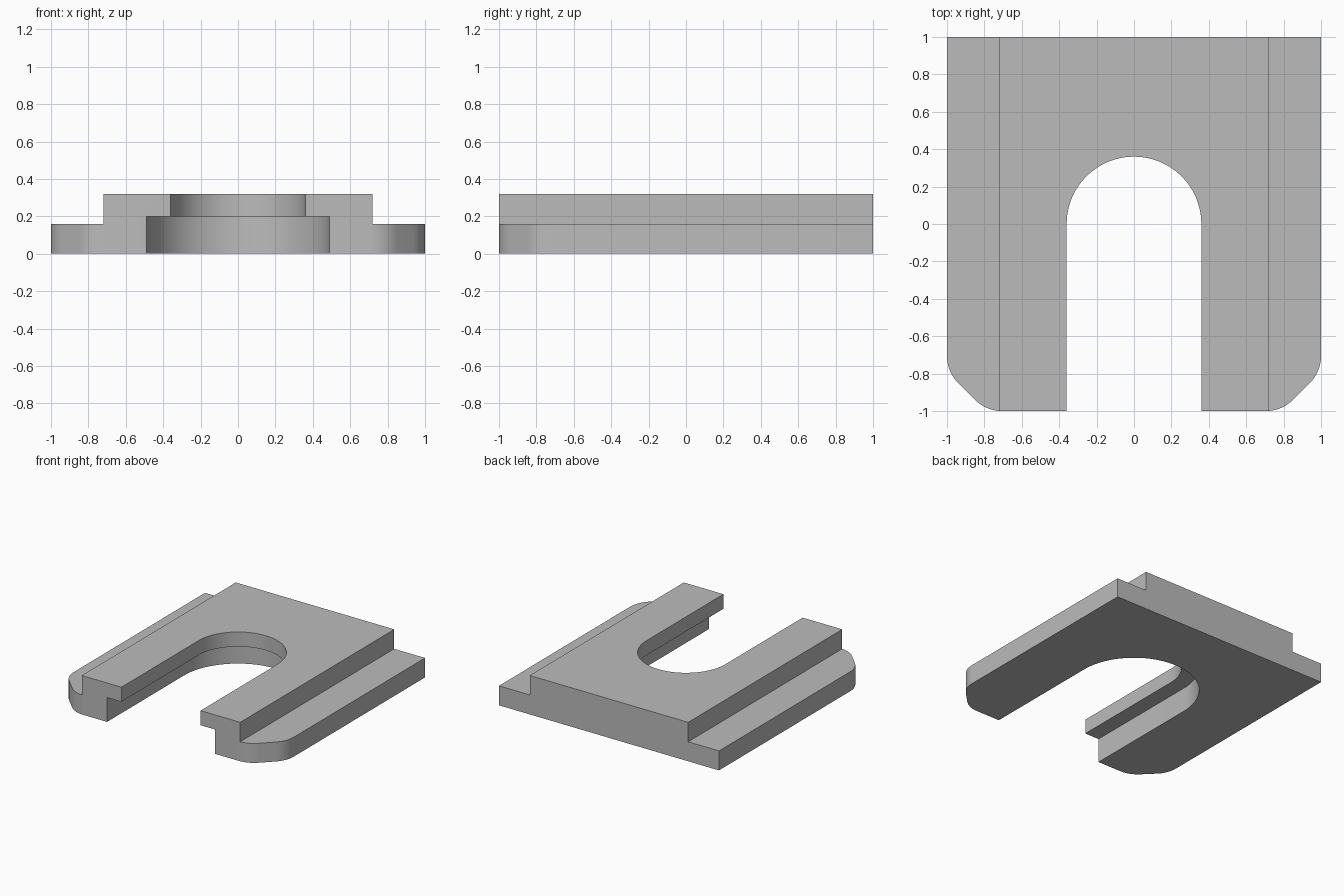
import bpy
import bmesh
from math import cos, sin, pi, radians, tan

if "Cube" in bpy.data.objects:
    bpy.data.objects.remove(bpy.data.objects["Cube"], do_unlink=True)

STEP_X, STEP_Z = 0.72, 0.16      # raised centre half width, side flange height
HEIGHT = 0.32
SLOT_R, GROOVE_R, GROOVE_Z = 0.36, 0.49, 0.20
CHAMFER, ROUND = 0.21, 0.085     # corner chamfer and length of its blends

grey = bpy.data.materials.new("plain grey")
grey.use_nodes = True
grey.diffuse_color = (0.5, 0.5, 0.5, 1)
grey.node_tree.nodes["Principled BSDF"].inputs["Base Color"].default_value = (0.5, 0.5, 0.5, 1)


def prism(name, outline, z0, z1):
    """Extrude a counter-clockwise outline from z0 to z1."""
    bm = bmesh.new()
    face = bm.faces.new([bm.verts.new((x, y, z0)) for x, y in outline])
    top = bmesh.ops.extrude_face_region(bm, geom=[face])["geom"]
    bmesh.ops.translate(bm, vec=(0, 0, z1 - z0),
                        verts=[v for v in top if isinstance(v, bmesh.types.BMVert)])
    bmesh.ops.recalc_face_normals(bm, faces=bm.faces)
    mesh = bpy.data.meshes.new(name)
    bm.to_mesh(mesh)
    bm.free()
    obj = bpy.data.objects.new(name, mesh)
    bpy.context.collection.objects.link(obj)
    mesh.materials.append(grey)
    return obj


def arc(cx, cy, r, a0, a1, n):
    return [(cx + r * cos(a0 + (a1 - a0) * i / n),
             cy + r * sin(a0 + (a1 - a0) * i / n)) for i in range(n + 1)]


def slot(r):
    """Round-ended slot open past the front edge."""
    return [(-r, -1.2), (r, -1.2)] + arc(0, 0, r, 0, pi, 48)


# Plate outline: square back, blended chamfers at the front
r = ROUND / tan(radians(22.5))
start = 1 - CHAMFER - ROUND
corner = (arc(start, -1 + r, r, -pi / 2, -pi / 4, 10)
          + arc(1 - r, -start, r, -pi / 4, 0, 10))
outline = corner + [(1, 1), (-1, 1)] + [(-x, y) for x, y in reversed(corner)]
plate = prism("slotted_plate", outline, 0, HEIGHT)

# Cutters: side steps, through slot, wider groove underneath
cutters = [prism("slot_cutter", slot(SLOT_R), -0.1, HEIGHT + 0.1),
           prism("groove_cutter", slot(GROOVE_R), -0.1, GROOVE_Z)]
for a, b in ((STEP_X, 1.2), (-1.2, -STEP_X)):
    cutters.append(prism("step_cutter", [(a, -1.2), (b, -1.2), (b, 1.2), (a, 1.2)],
                         STEP_Z, HEIGHT + 0.1))

bpy.ops.object.select_all(action="DESELECT")
bpy.context.view_layer.objects.active = plate
plate.select_set(True)
for cutter in cutters:
    cutter.hide_render = True
    mod = plate.modifiers.new("cut", "BOOLEAN")
    mod.operation = "DIFFERENCE"
    mod.solver = "EXACT"
    mod.object = cutter
    bpy.ops.object.modifier_apply(modifier=mod.name)
    bpy.data.objects.remove(cutter, do_unlink=True)

bpy.ops.object.shade_smooth_by_angle(angle=radians(30))
